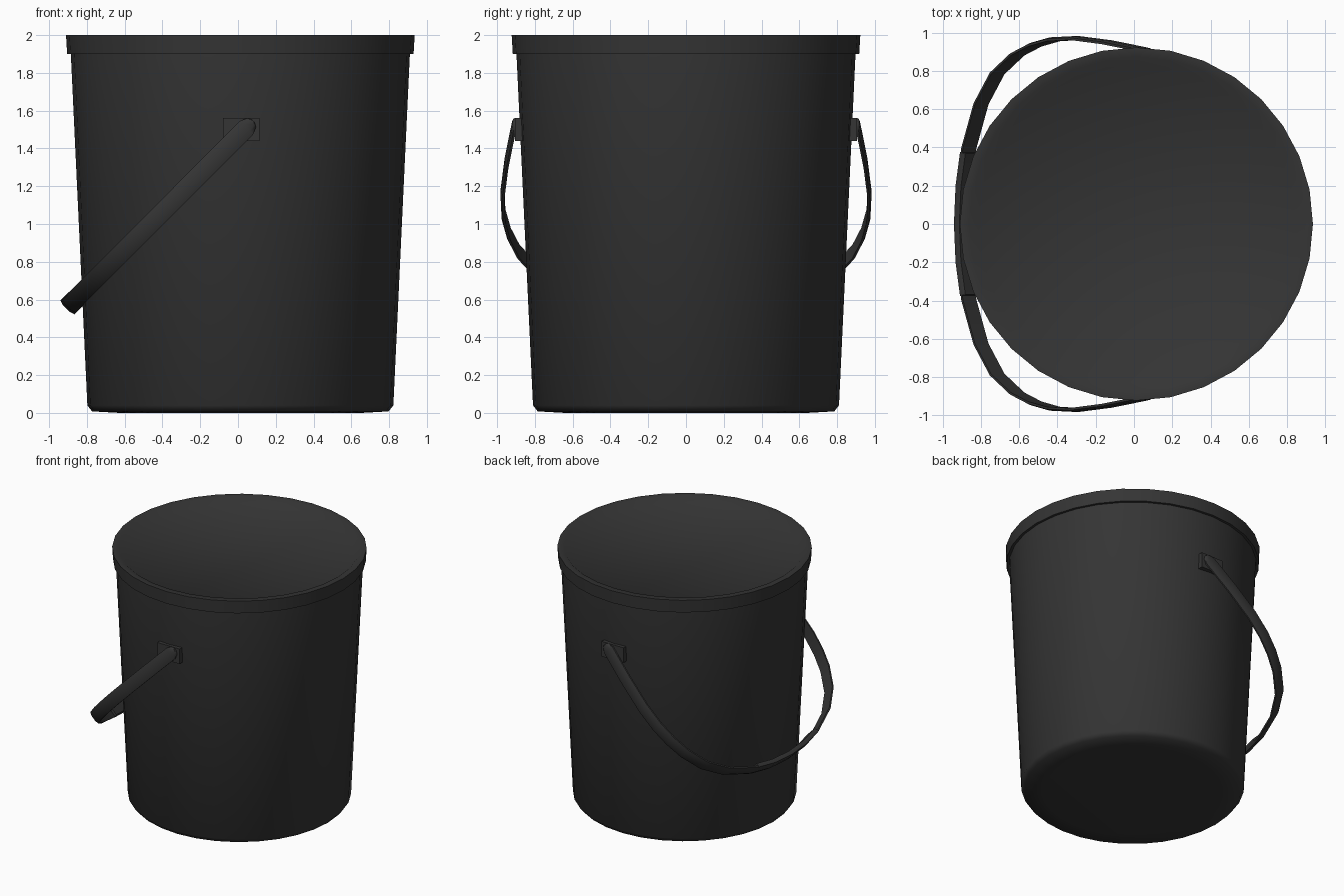
import bpy, bmesh, math
from mathutils import Vector

if "Cube" in bpy.data.objects:
    bpy.data.objects.remove(bpy.data.objects["Cube"])

CX = 0.0125      # bucket axis
GREY = bpy.data.materials.new("dark_plastic")
GREY.diffuse_color = (0.035, 0.035, 0.035, 1)
GREY.use_nodes = True
GREY.node_tree.nodes["Principled BSDF"].inputs["Base Color"].default_value = GREY.diffuse_color


def finish(bm, name, angle):
    bmesh.ops.recalc_face_normals(bm, faces=bm.faces[:])
    me = bpy.data.meshes.new(name)
    bm.to_mesh(me)
    bm.free()
    ob = bpy.data.objects.new(name, me)
    bpy.context.collection.objects.link(ob)
    me.materials.append(GREY)
    bpy.ops.object.select_all(action='DESELECT')
    ob.select_set(True)
    bpy.context.view_layer.objects.active = ob
    bpy.ops.object.shade_smooth_by_angle(angle=math.radians(angle))
    return ob


def skin(bm, rings):
    """Bridge equal-length closed rings and cap both ends."""
    vs = [[bm.verts.new(p) for p in r] for r in rings]
    n = len(vs[0])
    for a, b in zip(vs, vs[1:]):
        for i in range(n):
            j = (i + 1) % n
            bm.faces.new((a[i], a[j], b[j], b[i]))
    bm.faces.new(vs[0][::-1])
    bm.faces.new(vs[-1])


# Bucket: tapered body, rim band and shallow recessed top
profile = [(0.64, 0.0), (0.785, 0.008), (0.81, 0.04), (0.8975, 1.9),
           (0.917, 1.9), (0.923, 2.0), (0.875, 2.0), (0.83, 1.965)]
SIDES = 32
bm = bmesh.new()
skin(bm, [[(CX + r * math.cos(2 * math.pi * i / SIDES),
            r * math.sin(2 * math.pi * i / SIDES), z) for i in range(SIDES)]
          for r, z in profile])
finish(bm, "bucket", 50)

# Pivot blocks on both sides
for side, label in ((-1, "front"), (1, "back")):
    bm = bmesh.new()
    bmesh.ops.create_cube(bm, size=1)
    bmesh.ops.scale(bm, vec=(0.195, 0.07, 0.12), verts=bm.verts)
    bmesh.ops.translate(bm, vec=(0.0175, side * 0.869, 1.5), verts=bm.verts)
    finish(bm, label + "_pivot_block", 30)

# Handle plane: slopes down toward -x at about 45 degrees
PIVOT = Vector((0.045, 0, 1.51))
ALONG = Vector((-0.706, 0, -0.708))
ACROSS = Vector((-0.708, 0, 0.706))
Y = Vector((0, 1, 0))


def sweep(name, path, section, angle):
    """Sweep a (width, thickness) section along (s, y, width) points."""
    bm = bmesh.new()
    rings = []
    for i, (s, y, w) in enumerate(path):
        a, b = path[max(i - 1, 0)], path[min(i + 1, len(path) - 1)]
        t = (ALONG * (b[0] - a[0]) + Y * (b[1] - a[1])).normalized()
        out = ACROSS.cross(t)
        if out.dot(ALONG * (s - 0.4) + Y * y) < 0:
            out = -out
        c = PIVOT + ALONG * s + Y * y
        rings.append([c + ACROSS * (u * w) + out * v for u, v in section])
    skin(bm, rings)
    return finish(bm, name, angle)


# Strap with rounded ends, mirrored about y = 0
half = [(-0.05, 0.908, 0.2), (-0.038, 0.909, 0.65), (0, 0.914, 1),
        (0.25, 0.95, 1), (0.49, 0.972, 1), (0.66, 0.966, 1), (0.8, 0.938, 1),
        (0.93, 0.89, 1), (1.08, 0.79, 1), (1.2, 0.63, 1), (1.29, 0.4, 1),
        (1.33, 0.2, 1), (1.342, 0, 1)]
full = half + [(s, -y, w) for s, y, w in half[-2::-1]]
strap = [(-0.05, -0.010), (0.05, -0.010), (0.05, 0.002), (0.025, 0.010),
         (-0.025, 0.010), (-0.05, 0.002)]
sweep("handle", full, strap, 45)

# Thicker grip on the inside of the middle of the strap
grip_half = [(1.297, 0.375, 1), (1.33, 0.2, 1), (1.342, 0, 1)]
grip = grip_half + [(s, -y, w) for s, y, w in grip_half[-2::-1]]
sweep("handle_grip", grip,
      [(-0.045, -0.03), (0.045, -0.03), (0.052, -0.015), (0.052, 0.003),
       (-0.052, 0.003), (-0.052, -0.015)], 45)
